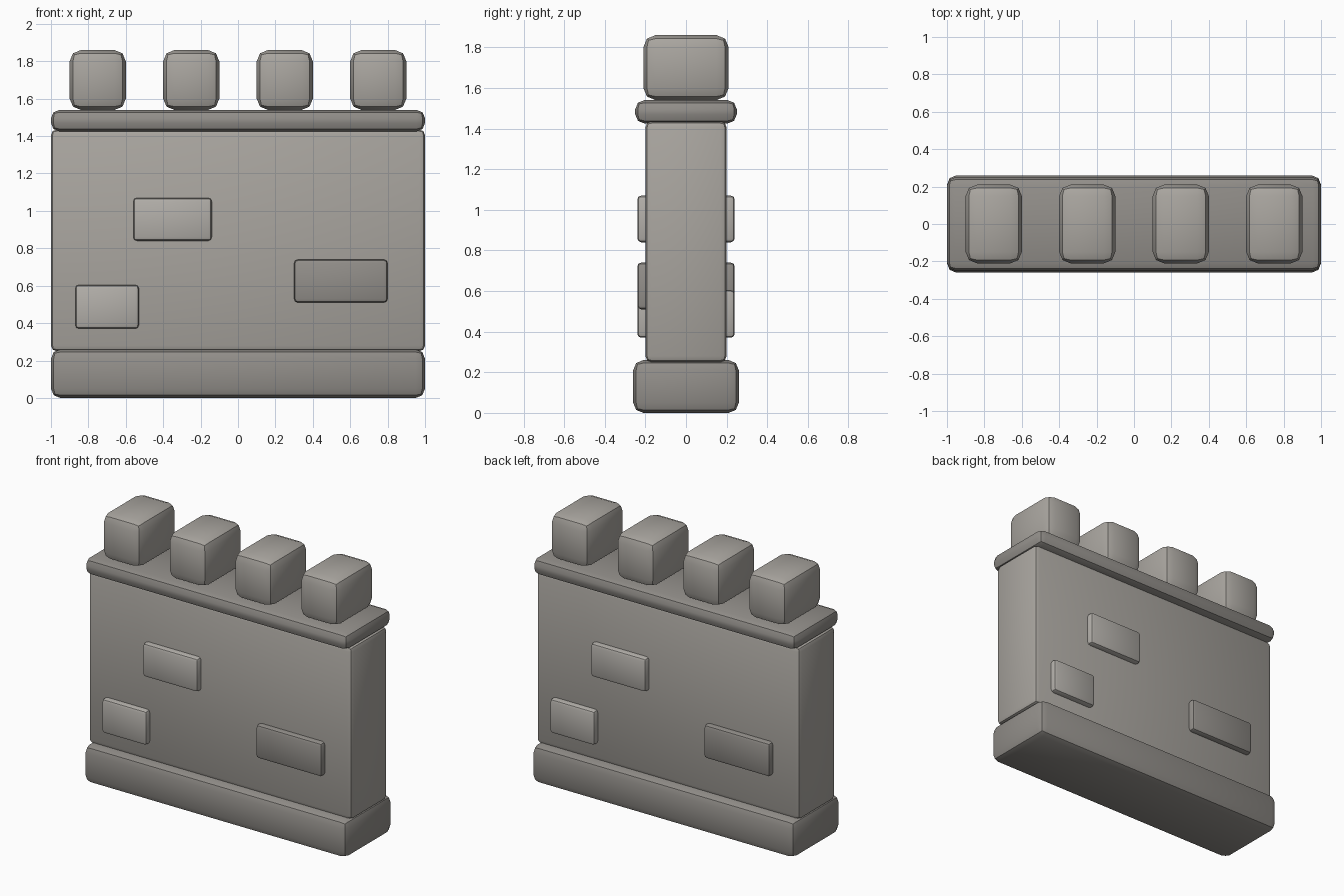
import bpy

if "Cube" in bpy.data.objects:
    bpy.data.objects.remove(bpy.data.objects["Cube"])

def material(name, color):
    m = bpy.data.materials.new(name)
    m.diffuse_color = (*color, 1)
    m.use_nodes = True
    m.node_tree.nodes["Principled BSDF"].inputs["Base Color"].default_value = m.diffuse_color
    return m

stone = material("stone", (0.40, 0.38, 0.35))
dark_stone = material("dark_stone", (0.29, 0.275, 0.255))
light_stone = material("light_stone", (0.45, 0.43, 0.40))

def block(name, x, y, z, bevel, mat, segments=2):
    """Rounded box given by its (min, max) ranges."""
    r = (x, y, z)
    bpy.ops.mesh.primitive_cube_add(size=1, location=[(a + b) / 2 for a, b in r])
    ob = bpy.context.object
    ob.name = name
    ob.scale = [b - a for a, b in r]
    bpy.ops.object.transform_apply(location=False, rotation=False, scale=True)
    mod = ob.modifiers.new("round_edges", 'BEVEL')
    mod.width = bevel
    mod.segments = segments
    bpy.ops.object.modifier_apply(modifier=mod.name)
    ob.data.materials.append(mat)
    bpy.ops.object.shade_smooth_by_angle()
    return ob

# Wall body, plinth and coping
block("base", (-1, 1), (-0.26, 0.26), (0, 0.26), 0.05, dark_stone)
block("wall", (-1, 1), (-0.2, 0.2), (0.25, 1.435), 0.03, stone)
block("coping", (-1, 1), (-0.25, 0.25), (1.425, 1.54), 0.045, dark_stone)

# Battlements
for i in range(4):
    cx = -0.75 + 0.5 * i
    block(f"merlon_{i + 1}", (cx - 0.15, cx + 0.15), (-0.21, 0.21), (1.54, 1.86), 0.06, stone)

# Raised bricks: the back repeats the front turned half way round
bricks = [((-0.56, -0.14), (0.84, 1.07), light_stone),
          ((-0.87, -0.53), (0.37, 0.605), light_stone),
          ((0.30, 0.80), (0.51, 0.74), dark_stone)]
for i, ((x0, x1), z, mat) in enumerate(bricks):
    block(f"front_brick_{i + 1}", (x0, x1), (-0.24, -0.16), z, 0.02, mat)
    block(f"back_brick_{i + 1}", (-x1, -x0), (0.16, 0.24), z, 0.02, mat)
